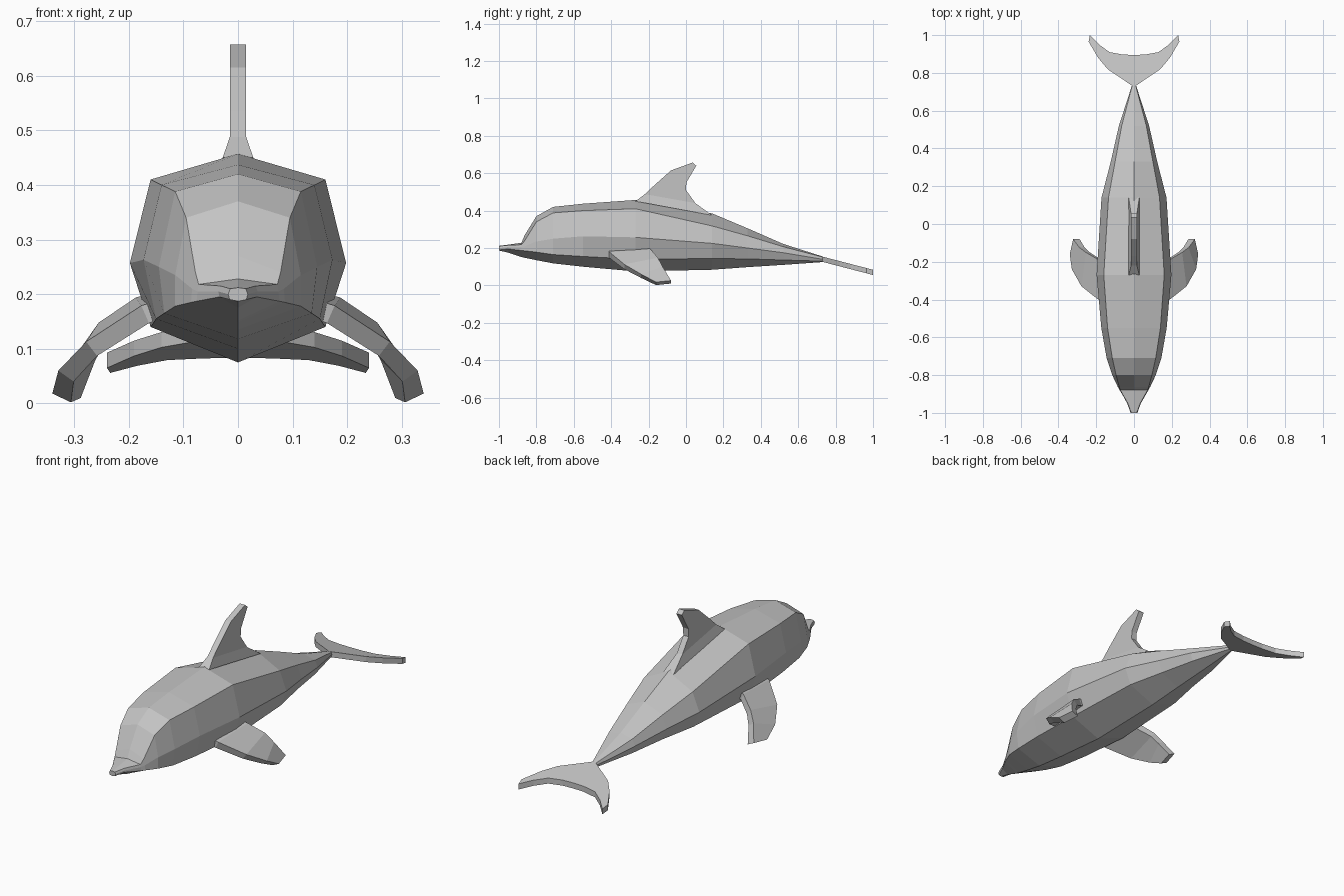
import bpy
import bmesh
from mathutils import Vector

cube = bpy.data.objects.get("Cube")
if cube:
    bpy.data.objects.remove(cube, do_unlink=True)

grey = bpy.data.materials.new("skin grey")
grey.use_nodes = True
colour = (0.55, 0.55, 0.55, 1)
grey.diffuse_color = colour
grey.node_tree.nodes["Principled BSDF"].inputs["Base Color"].default_value = colour


def loft(name, rings):
    """Join closed rings of points into a capped, flat-shaded skin."""
    bm = bmesh.new()
    loops = [[bm.verts.new(point) for point in ring] for ring in rings]
    for a, b in zip(loops, loops[1:]):
        count = len(a)
        for i in range(count):
            j = (i + 1) % count
            bm.faces.new((a[i], a[j], b[j], b[i]))
    bm.faces.new(loops[0])
    bm.faces.new(loops[-1])
    bmesh.ops.recalc_face_normals(bm, faces=bm.faces[:])
    mesh = bpy.data.meshes.new(name)
    bm.to_mesh(mesh)
    bm.free()
    mesh.materials.append(grey)
    obj = bpy.data.objects.new(name, mesh)
    bpy.context.collection.objects.link(obj)
    return obj


def body_ring(y, top, shoulder, side, lower, bottom):
    """Eight-sided section, mirrored across the middle."""
    half = [shoulder, side, lower]
    ring = [(0, y, top)]
    ring += [(x, y, z) for x, z in half]
    ring.append((0, y, bottom))
    ring += [(-x, y, z) for x, z in reversed(half)]
    return ring


# Body: beak tip, lip, forehead, belly and tail stock
sections = [
    (-1, .212, (.014, .21), (.018, .2), (.015, .19), .187),
    (-.95, .218, (.032, .215), (.036, .205), (.034, .195), .175),
    (-.88, .228, (.072, .218), (.074, .205), (.076, .187), .152),
    (-.862, .27, (.078, .24), (.084, .21), (.086, .185), .148),
    (-.8, .37, (.095, .34), (.115, .235), (.115, .178), .135),
    (-.71, .42, (.115, .388), (.145, .25), (.135, .165), .118),
    (-.55, .437, (.14, .4), (.173, .263), (.15, .155), .1),
    (-.27, .457, (.16, .41), (.198, .257), (.16, .14), .075),
    (.14, .385, (.135, .318), (.172, .225), (.14, .144), .084),
    (.33, .305, (.1, .265), (.123, .2), (.1, .142), .098),
    (.52, .222, (.065, .207), (.08, .175), (.065, .136), .11),
    (.73, .155, (.01, .152), (.012, .14), (.01, .13), .125),
]
loft("body", [body_ring(*section) for section in sections])

# Dorsal fin: front edge, back edge and half thickness of each layer
layers = [
    ((-.27, .45), (.14, .375), .028),
    ((-.22, .488), (.05, .44), .015),
    ((-.17, .535), (0, .51), .015),
    ((-.08, .615), (.002, .55), .015),
    ((.035, .657), (.055, .64), .015),
]
loft("dorsal_fin", [
    [(-w, *front), (w, *front), (w, *back), (-w, *back)]
    for front, back, w in layers
])


def blade(name, stations, side):
    """Thin fin from leading point, trailing point and thickness offset."""
    rings = []
    for lead, trail, offset in stations:
        lead, trail, offset = Vector(lead), Vector(trail), Vector(offset)
        ring = (lead + offset, trail + offset, trail - offset, lead - offset)
        rings.append([(p.x * side, p.y, p.z) for p in ring])
    return loft(name, rings)


# Flippers curve outward and down
flipper = [
    ((.12, -.42, .18), (.12, -.2, .195), (.006, 0, .015)),
    ((.17, -.41, .163), (.18, -.19, .178), (.007, 0, .016)),
    ((.268, -.33, .1), (.245, -.15, .135), (.01, 0, .013)),
    ((.315, -.24, .05), (.275, -.125, .09), (.014, 0, .01)),
    ((.323, -.16, .01), (.305, -.08, .018), (.017, 0, .008)),
]

# Tail flukes follow a plane that falls toward the rear
outline = [
    ((0, .725), (0, .895)),
    ((.06, .766), (.06, .897)),
    ((.14, .82), (.13, .91)),
    ((.19, .88), (.185, .95)),
    ((.24, .965), (.234, 1)),
]


def on_slope(point):
    x, y = point
    return (x, y, .14 - (y - .73) * .26)


fluke = [(on_slope(a), on_slope(b), (0, 0, .014)) for a, b in outline]

for label, side in (("left", 1), ("right", -1)):
    blade(label + "_flipper", flipper, side)
    blade(label + "_tail_fluke", fluke, side)
